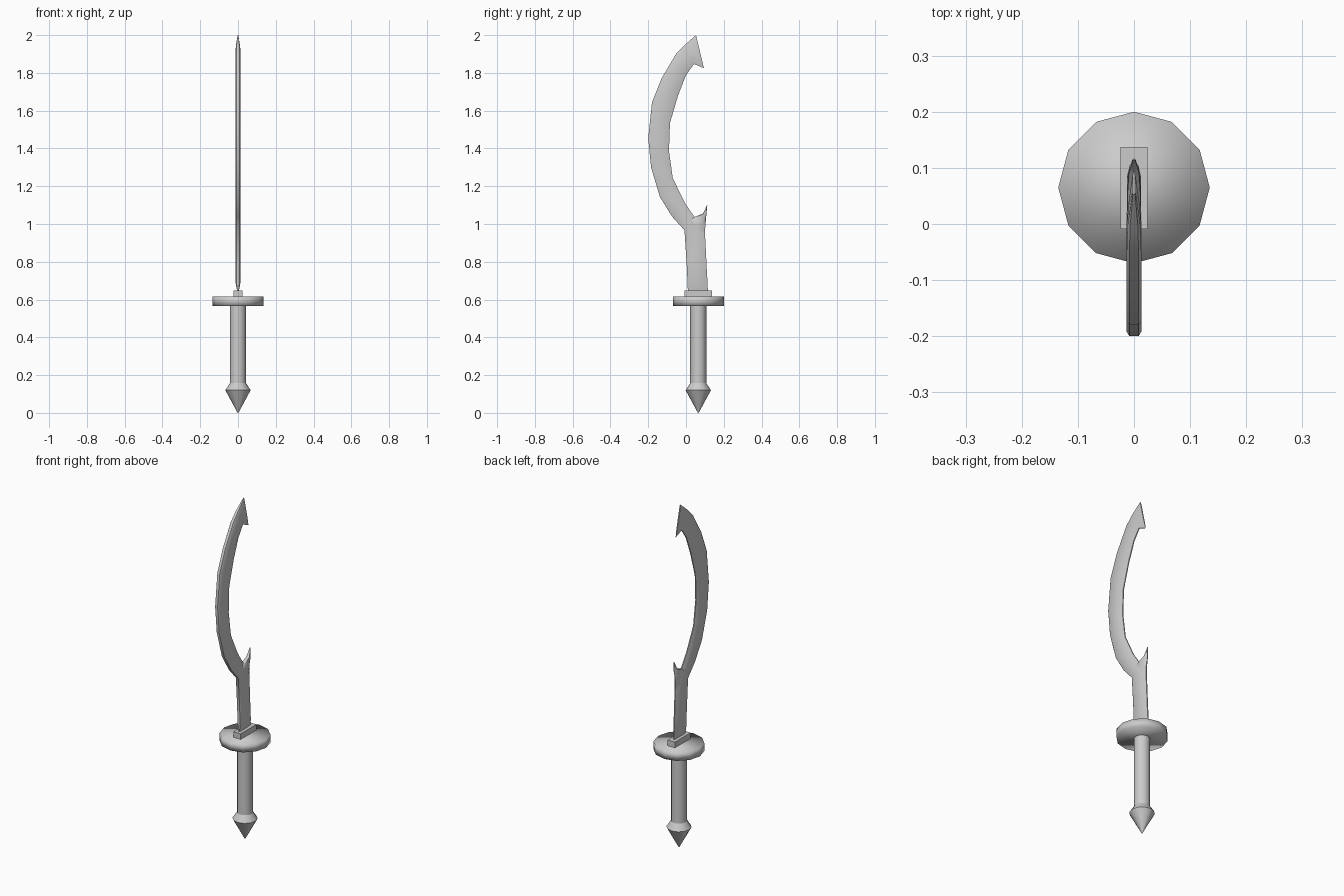
import bpy, bmesh
from math import cos, sin, pi, radians

if "Cube" in bpy.data.objects:
    bpy.data.objects.remove(bpy.data.objects["Cube"])

CY = 0.065  # handle axis position in y


def make_object(name, verts, faces, angle=None):
    me = bpy.data.meshes.new(name)
    me.from_pydata(verts, [], faces)
    bm = bmesh.new()
    bm.from_mesh(me)
    bmesh.ops.remove_doubles(bm, verts=bm.verts, dist=1e-5)
    bmesh.ops.recalc_face_normals(bm, faces=bm.faces)
    bm.to_mesh(me)
    bm.free()
    ob = bpy.data.objects.new(name, me)
    bpy.context.collection.objects.link(ob)
    if angle is not None:
        bpy.ops.object.select_all(action='DESELECT')
        ob.select_set(True)
        bpy.context.view_layer.objects.active = ob
        bpy.ops.object.shade_smooth_by_angle(angle=radians(angle))
    return ob


def loft(name, rings, angle=None):
    """Skin a list of closed rings and cap both ends."""
    n = len(rings[0])
    verts = [p for r in rings for p in r]
    faces = [(i * n + j, i * n + (j + 1) % n, (i + 1) * n + (j + 1) % n, (i + 1) * n + j)
             for i in range(len(rings) - 1) for j in range(n)]
    faces += [tuple(range(n)), tuple(range((len(rings) - 1) * n, len(rings) * n))]
    return make_object(name, verts, faces, angle)


def turned(name, profile, sides=12, angle=None):
    """Revolve (radius, z) pairs about the handle axis."""
    return loft(name, [[(r * cos(2 * pi * k / sides), CY + r * sin(2 * pi * k / sides), z)
                        for k in range(sides)] for r, z in profile], angle)


def blade_strip(name, rows):
    """Rows of (outer y, outer z, inner y, inner z, thickness factor)."""
    half = [(0, 0.008), (0.07, 0.013), (0.75, 0.012), (1, 0.003)]
    section = half + [(t, -x) for t, x in reversed(half)]
    rings = [[(x * f, oy + (iy - oy) * t, oz + (iz - oz) * t) for t, x in section]
             for oy, oz, iy, iz, f in rows]
    return loft(name, rings, 40)


# Handle: pommel, grip, round guard
turned("pommel", [(0.002, 0.0), (0.067, 0.12), (0.043, 0.157)], angle=35)
turned("grip", [(0.043, 0.15), (0.043, 0.57)], angle=35)
turned("guard", [(0.135, 0.567), (0.135, 0.615)], angle=100)

# Rectangular collar under the blade
loft("collar", [[(x, y, z) for x, y in ((-0.024, -0.009), (0.024, -0.009),
                                        (0.024, 0.137), (-0.024, 0.137))]
                for z in (0.61, 0.648)])

# Sickle blade, from the collar up to the hooked tip
blade_strip("blade", [
    (0.01, 0.64, 0.116, 0.64, 0.3),
    (0.008, 0.69, 0.114, 0.69, 1),
    (0.004, 0.78, 0.110, 0.76, 1),
    (-0.008, 0.967, 0.10, 0.963, 1),
    (-0.074, 1.04, 0.045, 1.037, 1),
    (-0.138, 1.143, -0.005, 1.11, 1),
    (-0.185, 1.30, -0.07, 1.243, 1),
    (-0.20, 1.455, -0.09, 1.386, 1),
    (-0.18, 1.645, -0.085, 1.534, 1),
    (-0.13, 1.77, -0.042, 1.68, 1),
    (-0.053, 1.90, 0.0, 1.788, 1),
    (-0.008, 1.947, 0.042, 1.847, 0.9),
    (0.053, 2.0, 0.095, 1.825, 0.25),
])

# Small spur at the root of the curve
blade_strip("spur", [
    (0.0, 1.0, 0.101, 0.93, 0.9),
    (0.045, 1.037, 0.102, 0.985, 0.9),
    (0.09, 1.055, 0.107, 1.04, 0.7),
    (0.111, 1.10, 0.113, 1.099, 0.2),
])
